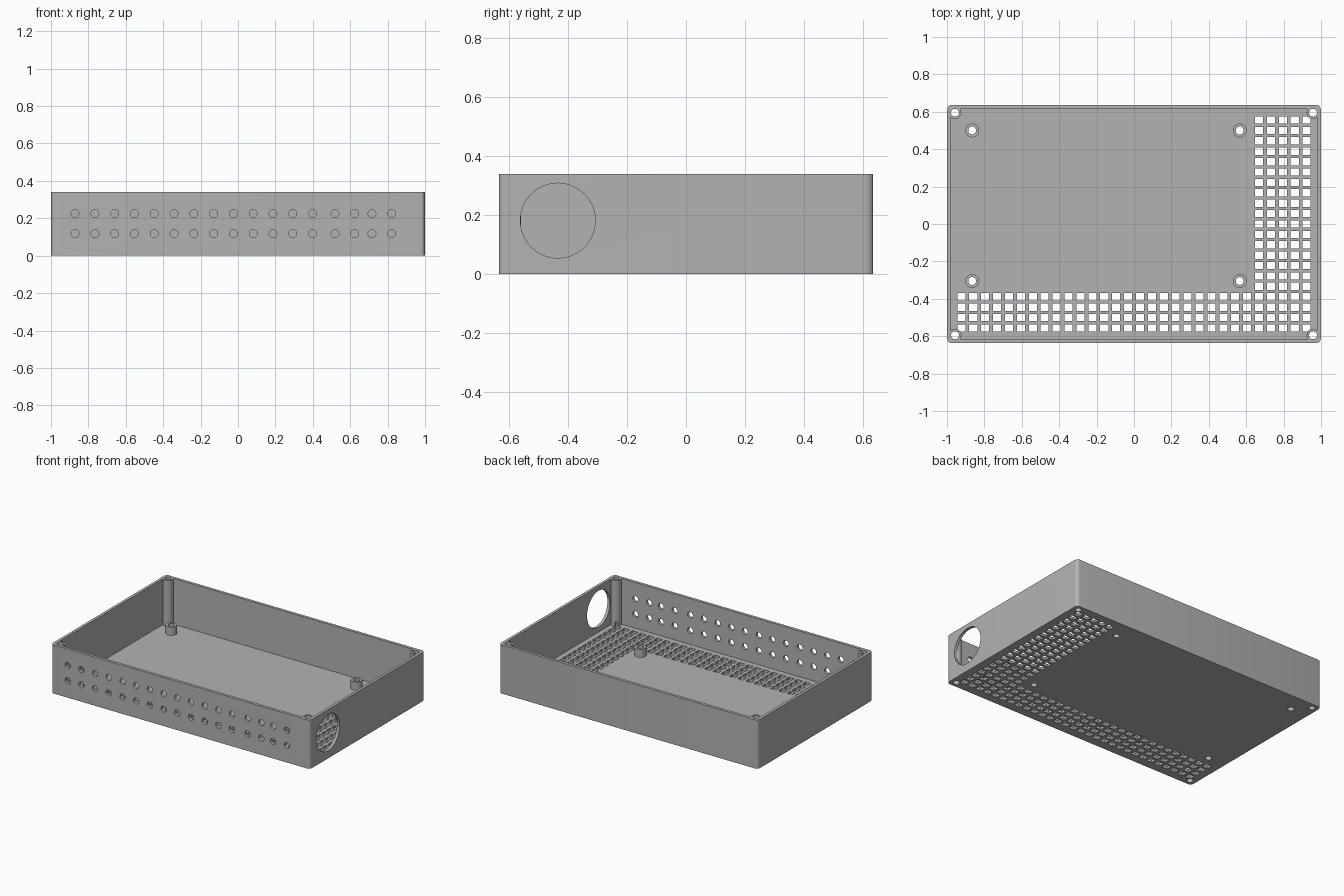
import bpy, bmesh, math
from mathutils import Matrix, Vector

cube = bpy.data.objects.get("Cube")
if cube:
    bpy.data.objects.remove(cube)

HX, HY, H = 1.0, 0.635, 0.34      # half sizes and height
WALL, FLOOR = 0.02, 0.02

grey = bpy.data.materials.new("light grey plastic")
grey.use_nodes = True
grey.diffuse_color = (0.45, 0.45, 0.45, 1)
grey.node_tree.nodes["Principled BSDF"].inputs["Base Color"].default_value = (0.45, 0.45, 0.45, 1)


def make(name, bm):
    bmesh.ops.recalc_face_normals(bm, faces=bm.faces)
    mesh = bpy.data.meshes.new(name)
    bm.to_mesh(mesh)
    bm.free()
    mesh.materials.append(grey)
    ob = bpy.data.objects.new(name, mesh)
    bpy.context.collection.objects.link(ob)
    return ob


def add_box(bm, centre, size):
    m = Matrix.Translation(centre) @ Matrix.Diagonal((*size, 1))
    bmesh.ops.create_cube(bm, size=1, matrix=m)


def add_cylinder(bm, centre, r, depth, axis="Z", seg=24):
    turn = {"Z": Matrix(), "X": Matrix.Rotation(math.pi / 2, 4, "Y"),
            "Y": Matrix.Rotation(math.pi / 2, 4, "X")}[axis]
    bmesh.ops.create_cone(bm, cap_ends=True, segments=seg, radius1=r, radius2=r,
                          depth=depth, matrix=Matrix.Translation(centre) @ turn)


def rounded_block(bm, hx, hy, z0, z1, rx, ry, seg=6):
    ring = []
    for q, (sx, sy) in enumerate([(1, 1), (-1, 1), (-1, -1), (1, -1)]):
        for i in range(seg + 1):
            a = (q + i / seg) * math.pi / 2
            ring.append(bm.verts.new((sx * (hx - rx) + rx * math.cos(a),
                                      sy * (hy - ry) + ry * math.sin(a), z0)))
    face = bm.faces.new(ring)
    top = bmesh.ops.extrude_face_region(bm, geom=[face])["geom"]
    bmesh.ops.translate(bm, verts=[v for v in top if isinstance(v, bmesh.types.BMVert)],
                        vec=Vector((0, 0, z1 - z0)))


corners = [(sx * 0.957, sy * 0.595) for sx in (-1, 1) for sy in (-1, 1)]
mounts = [(x, y) for x in (-0.865, 0.565) for y in (-0.305, 0.5)]

# Outer casing
bm = bmesh.new()
rounded_block(bm, HX, HY, 0, H, 0.02, 0.03)
case = make("casing", bm)

# Hollow inside
bm = bmesh.new()
add_box(bm, (0, 0, FLOOR + 0.5), (2 * (HX - WALL), 2 * (HY - WALL), 1))
cavity = make("cavity_cutter", bm)

# Corner screw posts and board standoffs
bm = bmesh.new()
for x, y in corners:
    add_cylinder(bm, (x, y, (0.01 + H) / 2), 0.034, H - 0.01)
for x, y in mounts:
    add_cylinder(bm, (x, y, 0.043), 0.037, 0.066)
posts = make("posts", bm)

# Every opening: screw holes, floor grille, front vents, round side opening
bm = bmesh.new()
for x, y in corners + mounts:
    add_cylinder(bm, (x, y, 0.2), 0.021, 1)
for i in range(30):
    for j in range(21):
        if j < 4 or i >= 25:
            x = -0.923 + i * 1.846 / 29
            y = -0.556 + j * 1.112 / 20
            add_box(bm, (x, y, 0), (0.043, 0.039, 0.1))
for i in range(17):
    x = -0.871 + i * 0.1058 + (0.014 if i in (13, 14) else 0)
    for z in (0.118, 0.225):
        add_cylinder(bm, (x, -HY, z), 0.021, 0.1, "Y")
add_cylinder(bm, (HX, -0.435, 0.181), 0.127, 0.07, "X", 64)
openings = make("openings_cutter", bm)

# Combine into one clean shell
for tool, op in ((cavity, "DIFFERENCE"), (posts, "UNION"), (openings, "DIFFERENCE")):
    mod = case.modifiers.new(tool.name, "BOOLEAN")
    mod.operation, mod.object, mod.solver = op, tool, "EXACT"
    tool.hide_render = True
shell = bpy.data.meshes.new_from_object(case.evaluated_get(bpy.context.evaluated_depsgraph_get()))
case.modifiers.clear()
case.data = shell
for tool in (cavity, posts, openings):
    bpy.data.objects.remove(tool)

bpy.ops.object.select_all(action="DESELECT")
case.select_set(True)
bpy.context.view_layer.objects.active = case
bpy.ops.object.shade_smooth_by_angle(angle=math.radians(35))
